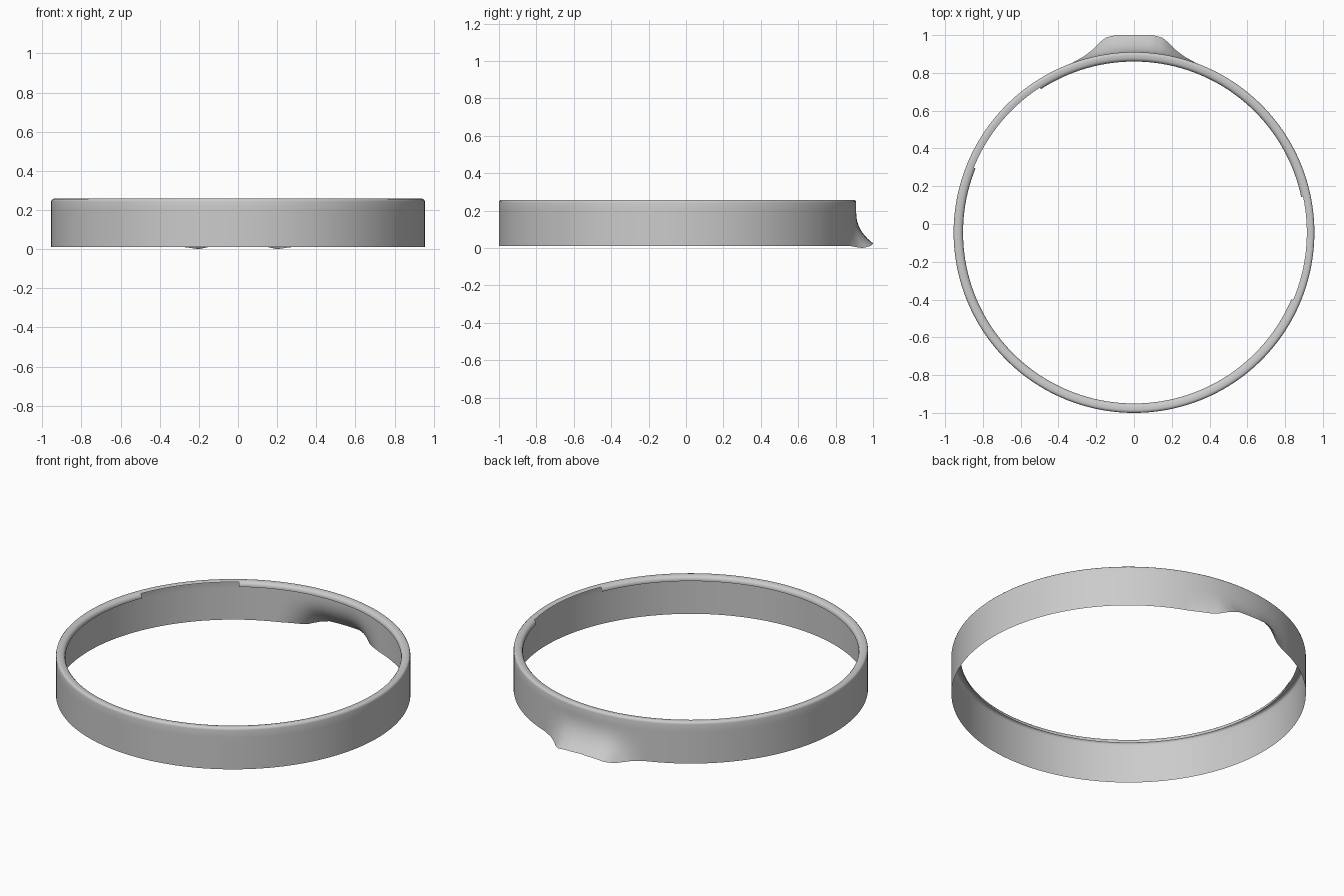
import bpy, bmesh, math

cube = bpy.data.objects.get("Cube")
if cube:
    bpy.data.objects.remove(cube)

SEGMENTS = 360
RADIUS = 0.955
CENTRE_Y = -0.045
BLEND_Z = 0.2      # height where the spout melts into the wall
WALL_ROWS = 14
RIM = [(0.955, 0.243), (0.953, 0.251), (0.947, 0.257), (0.938, 0.258),
       (0.924, 0.257), (0.915, 0.254), (0.908, 0.247), (0.905, 0.238), (0.905, 0.23)]
CURL_START = 5     # rim point after which the lip is notched
NOTCHES = [(-23, 12), (123, 158)]

# spout shape against distance from its middle: outward bulge, bottom edge height
BULGE = [(0, 0.09), (0.1, 0.095), (0.15, 0.088), (0.185, 0.067),
         (0.22, 0.037), (0.27, 0.013), (0.33, 0)]
HEM = [(0, 0.025), (0.1, 0.022), (0.15, 0.011), (0.2, 0), (0.27, 0.01), (0.33, 0.012)]


def lookup(table, x):
    """Smooth-stepless interpolation in a short table."""
    for (x0, v0), (x1, v1) in zip(table, table[1:]):
        if x <= x1:
            return v0 + (v1 - v0) * (x - x0) / (x1 - x0)
    return table[-1][1]


def column(angle):
    """Points of one vertical section, from bottom edge to the curled lip."""
    c, s = math.cos(angle), math.sin(angle)
    side = abs(RADIUS * c) if s > 0 else 1
    bulge, hem = lookup(BULGE, side), lookup(HEM, side)
    points = []
    for row in range(WALL_ROWS + 1):
        t = (row / WALL_ROWS) ** 1.3
        z = hem + (BLEND_Z - hem) * t
        points.append((RADIUS * c, CENTRE_Y + RADIUS * s + bulge * (1 - t) ** 2.5, z))
    points += [(r * c, CENTRE_Y + r * s, z) for r, z in RIM]
    return points


# ring wall, spout and rolled rim as one thin sheet
bm = bmesh.new()
columns = [[bm.verts.new(p) for p in column(math.tau * i / SEGMENTS)] for i in range(SEGMENTS)]
curl_row = WALL_ROWS + 1 + CURL_START
for i, here in enumerate(columns):
    following = columns[(i + 1) % SEGMENTS]
    degrees = (i + 0.5) * 360 / SEGMENTS
    notched = any(a < d < b for a, b in NOTCHES for d in (degrees, degrees - 360))
    for j in range(len(here) - 1):
        if notched and j >= curl_row:
            continue
        bm.faces.new((here[j], following[j], following[j + 1], here[j + 1]))
bmesh.ops.delete(bm, geom=[v for v in bm.verts if not v.link_faces], context='VERTS')

mesh = bpy.data.meshes.new("ring_with_spout")
bm.to_mesh(mesh)
bm.free()
ring = bpy.data.objects.new("ring_with_spout", mesh)
bpy.context.collection.objects.link(ring)

# plain grey finish
grey = bpy.data.materials.new("light_grey")
grey.use_nodes = True
colour = (0.6, 0.6, 0.6, 1)
grey.diffuse_color = colour
grey.node_tree.nodes["Principled BSDF"].inputs["Base Color"].default_value = colour
mesh.materials.append(grey)

bpy.context.view_layer.objects.active = ring
ring.select_set(True)
bpy.ops.object.shade_smooth_by_angle(angle=math.radians(40))
